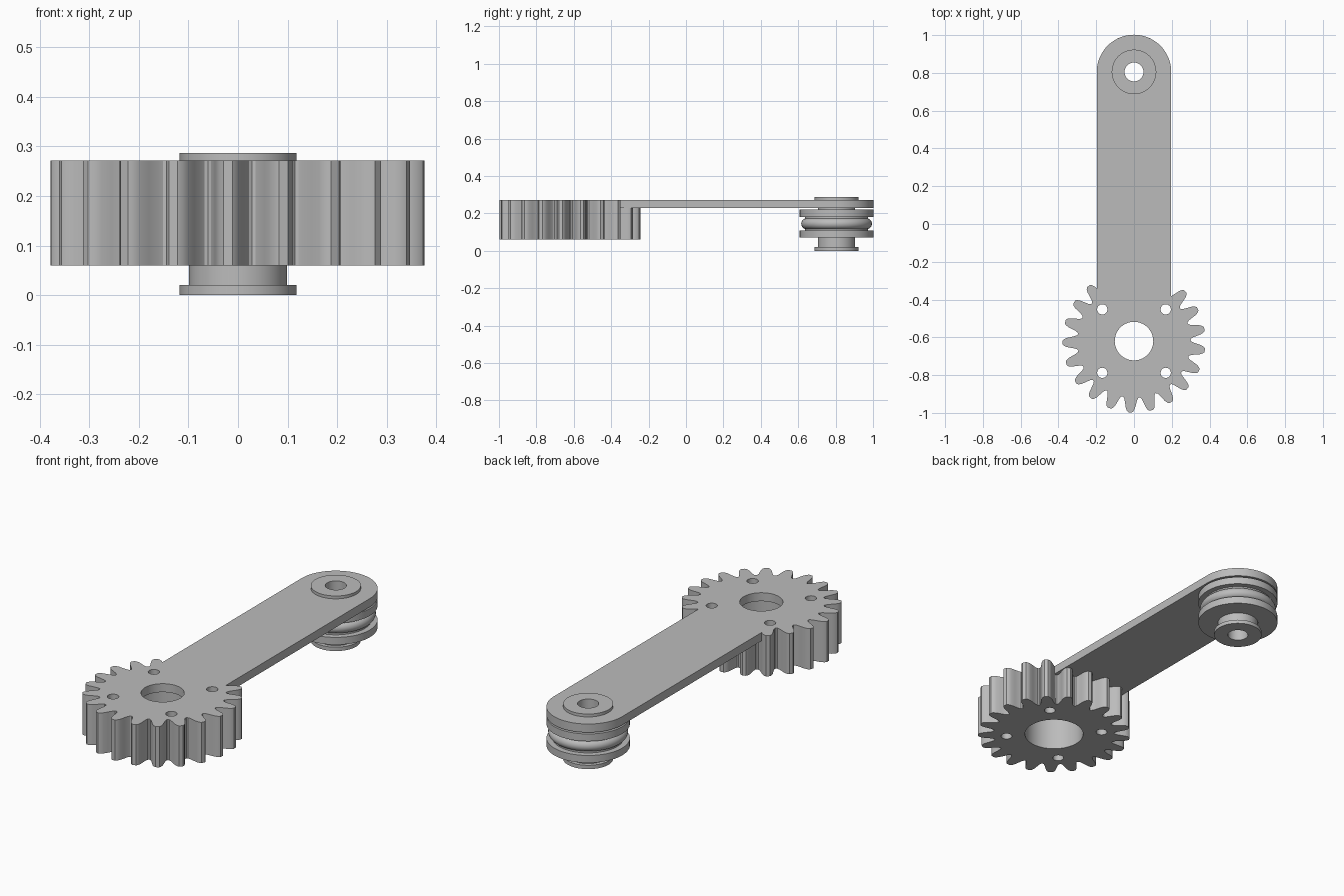
import bpy, bmesh
from math import sin, cos, pi, radians

cube = bpy.data.objects.get("Cube")
if cube:
    bpy.data.objects.remove(cube, do_unlink=True)

GEAR_Y, PIN_Y = -0.62, 0.805      # centres of the two ends
BASE, PLATE, TOP = 0.06, 0.228, 0.272

grey = bpy.data.materials.new("plain grey")
grey.use_nodes = True
grey.diffuse_color = (0.5, 0.5, 0.5, 1)
grey.node_tree.nodes["Principled BSDF"].inputs["Base Color"].default_value = (0.5, 0.5, 0.5, 1)


def finish(name, bm):
    bmesh.ops.recalc_face_normals(bm, faces=bm.faces)
    mesh = bpy.data.meshes.new(name)
    bm.to_mesh(mesh)
    bm.free()
    mesh.materials.append(grey)
    obj = bpy.data.objects.new(name, mesh)
    bpy.context.collection.objects.link(obj)
    return obj


def extrude(name, outline, z0, z1):
    bm = bmesh.new()
    face = bm.faces.new([bm.verts.new((x, y, z0)) for x, y in outline])
    out = bmesh.ops.extrude_face_region(bm, geom=[face])
    verts = [v for v in out["geom"] if isinstance(v, bmesh.types.BMVert)]
    bmesh.ops.translate(bm, verts=verts, vec=(0, 0, z1 - z0))
    return finish(name, bm)


def circle(x, y, r, n=64):
    return [(x + r * cos(2 * pi * i / n), y + r * sin(2 * pi * i / n)) for i in range(n)]


def lathe(name, profile, n=72):
    """Turn a closed (radius, height) profile about the pin axis."""
    bm = bmesh.new()
    rings = [[bm.verts.new((r * cos(2 * pi * i / n), PIN_Y + r * sin(2 * pi * i / n), z))
              for r, z in profile] for i in range(n)]
    m = len(profile)
    for i in range(n):
        a, b = rings[i], rings[(i + 1) % n]
        for j in range(m):
            k = (j + 1) % m
            bm.faces.new((a[j], b[j], b[k], a[k]))
    return finish(name, bm)


def select(obj):
    bpy.ops.object.select_all(action='DESELECT')
    obj.select_set(True)
    bpy.context.view_layer.objects.active = obj


def combine(target, other, operation):
    mod = target.modifiers.new("combine", 'BOOLEAN')
    mod.operation, mod.solver, mod.object = operation, 'EXACT', other
    select(target)
    bpy.ops.object.modifier_apply(modifier=mod.name)
    bpy.data.objects.remove(other, do_unlink=True)


def smooth(obj):
    select(obj)
    bpy.ops.object.shade_smooth_by_angle(angle=radians(30))


# Gear outline: half a tooth (radius, degrees from its middle), mirrored and repeated
TEETH = 21
half = [(0.302, 7.3), (0.313, 6.1), (0.335, 4.9), (0.356, 3.9), (0.371, 2.7), (0.378, 1.4)]
tooth = [(r, -a) for r, a in half] + half[::-1] + [(0.299, 180 / TEETH)]
outline = []
for i in range(TEETH):
    for r, a in tooth:
        t = radians(266.9 + a + 360 * i / TEETH)
        outline.append((r * cos(t), GEAR_Y + r * sin(t)))
body = extrude("gear_and_arm", outline, BASE, TOP)

# Arm with a rounded far end, fused into the top of the gear
R = 0.197
arc = [(R * cos(pi * i / 40), PIN_Y + R * sin(pi * i / 40)) for i in range(41)]
arm = extrude("arm", [(-R, GEAR_Y), (R, GEAR_Y)] + arc, PLATE, TOP)
combine(body, arm, 'UNION')

# Bores: stepped centre hole, four bolt holes and the pin seat
holes = [(0, GEAR_Y, 0.102, 0.4), (0, GEAR_Y, 0.145, PLATE), (0, PIN_Y, 0.1, 0.4)]
holes += [(sx * 0.168, GEAR_Y + sy * 0.168, 0.027, 0.4) for sx in (-1, 1) for sy in (-1, 1)]
for x, y, r, z in holes:
    cutter = extrude("hole_cutter", circle(x, y, r), -0.1, z)
    cutter.hide_render = True
    combine(body, cutter, 'DIFFERENCE')
smooth(body)

# Hollow pin with a flange at each end
smooth(lathe("pin", [(0.05, 0), (0.118, 0), (0.118, 0.02), (0.099, 0.02), (0.099, TOP),
                     (0.118, TOP), (0.118, 0.287), (0.05, 0.287)]))

# Roller with two flanges and a rounded bead between them
bead = [(0.16 + 0.029 * cos(t), 0.145 + 0.029 * sin(t))
        for t in (radians(-75 + 15 * i) for i in range(11))]
smooth(lathe("roller", [(0.0995, 0.07), (R, 0.07), (R, 0.108), (0.168, 0.108), (0.168, 0.117)]
             + bead + [(0.168, 0.173), (0.168, 0.182), (R, 0.182), (R, 0.22), (0.0995, 0.22)]))
